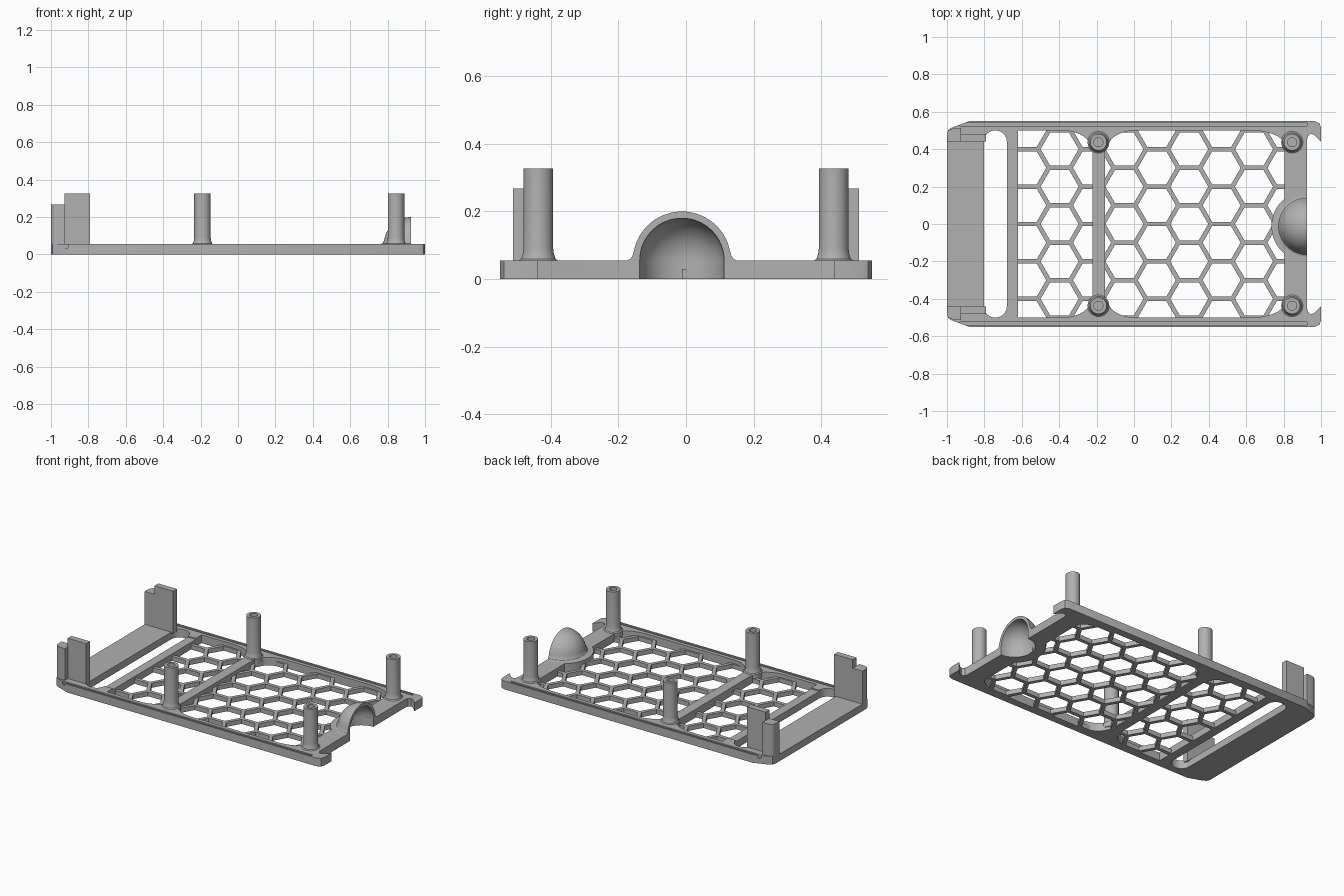
import bpy, bmesh
from math import pi, sin, cos, radians, sqrt

old = bpy.data.objects.get("Cube")
if old:
    bpy.data.objects.remove(old, do_unlink=True)

grey = bpy.data.materials.new("plain_grey")
grey.use_nodes = True
COLOUR = (0.44, 0.44, 0.44, 1)
grey.diffuse_color = COLOUR
grey.node_tree.nodes["Principled BSDF"].inputs["Base Color"].default_value = COLOUR

TOP = 0.055        # frame thickness
MESH_TOP = 0.03    # lattice thickness
POST_Y = 0.437
DOME = (0.925, -0.012)


def finish(name, bm):
    bmesh.ops.remove_doubles(bm, verts=bm.verts, dist=1e-5)
    bmesh.ops.recalc_face_normals(bm, faces=bm.faces)
    mesh = bpy.data.meshes.new(name)
    bm.to_mesh(mesh)
    bm.free()
    mesh.materials.append(grey)
    obj = bpy.data.objects.new(name, mesh)
    bpy.context.collection.objects.link(obj)
    return obj


def prisms(name, outlines, z0, z1):
    """Extrude one or more closed outlines from z0 to z1."""
    bm = bmesh.new()
    for pts in outlines:
        low = [bm.verts.new((x, y, z0)) for x, y in pts]
        high = [bm.verts.new((x, y, z1)) for x, y in pts]
        bm.faces.new(low)
        bm.faces.new(high)
        for i in range(len(pts)):
            j = (i + 1) % len(pts)
            bm.faces.new((low[i], low[j], high[j], high[i]))
    return finish(name, bm)


def lathe(name, profile, centre, start=0, sweep=360, steps=40):
    """Turn a closed (radius, z) profile about a vertical axis."""
    bm = bmesh.new()
    rings = []
    for k in range(steps + 1):
        a = radians(start + sweep * k / steps)
        rings.append([bm.verts.new((centre[0] + r * cos(a), centre[1] + r * sin(a), z))
                      for r, z in profile])
    n = len(profile)
    for a, b in zip(rings, rings[1:]):
        for i in range(n):
            j = (i + 1) % n
            if profile[i][0] or profile[j][0]:
                bm.faces.new((a[i], a[j], b[j], b[i]))
    if sweep < 360:
        bm.faces.new(rings[0])
        bm.faces.new(rings[-1])
    return finish(name, bm)


def cut(target, cutter):
    cutter.hide_render = True
    mod = target.modifiers.new("cut", 'BOOLEAN')
    mod.object, mod.operation, mod.solver = cutter, 'DIFFERENCE', 'EXACT'
    bpy.context.view_layer.objects.active = target
    bpy.ops.object.modifier_apply(modifier=mod.name)
    bpy.data.objects.remove(cutter, do_unlink=True)


def rect(x0, x1, y0, y1):
    return [(x0, y0), (x1, y0), (x1, y1), (x0, y1)]


def rounded(x0, x1, y, left, right):
    """Symmetric box outline with elliptical corners (rx, ry) at each end."""
    pts = []
    for q, (sx, sy, (rx, ry)) in enumerate(((1, 1, right), (-1, 1, left),
                                            (-1, -1, left), (1, -1, right))):
        edge = x1 if sx > 0 else x0
        if rx == 0:
            pts.append((edge, sy * y))
            continue
        for k in range(11):
            a = (q + k / 10) * pi / 2
            pts.append((edge - sx * rx + rx * cos(a), sy * (y - ry) + ry * sin(a)))
    return pts


def smooth(obj):
    bpy.ops.object.select_all(action='DESELECT')
    obj.select_set(True)
    bpy.context.view_layer.objects.active = obj
    bpy.ops.object.shade_smooth_by_angle(angle=radians(30))


# Frame plate: half outline with the hooked corner, mirrored across y
half = [(0.925, 0.45), (0.93, 0.47), (0.945, 0.483), (0.962, 0.477), (1, 0.44),
        (1, 0.515), (0.992, 0.538), (0.965, 0.55), (-0.88, 0.55),
        (-0.975, 0.515), (-0.993, 0.502), (-1, 0.48)]
frame = prisms("frame", [half + [(x, -y) for x, y in reversed(half)]], 0, TOP)

# Windows, cable slot, end recess, rail grooves and the cavity under the dome
windows = [rounded(-0.62, -0.222, 0.5, (0, 0), (0.16, 0.11)),
           rounded(-0.155, 0.805, 0.5, (0.16, 0.12), (0.18, 0.08))]
cut(frame, prisms("window_cutter", windows, -0.1, 0.2))
cut(frame, prisms("slot_cutter", [rounded(-0.803, -0.68, 0.5, (0.06, 0.06), (0.06, 0.06))],
                  -0.1, 0.2))
cut(frame, prisms("recess_cutter", [rect(-1.1, -0.61, -0.44, 0.44)], 0.047, 0.2))
cut(frame, prisms("groove_cutter", [rect(-0.93, 0.925, s * 0.532 - 0.007, s * 0.532 + 0.007)
                                    for s in (1, -1)], 0.035, 0.2))
cut(frame, lathe("cavity_cutter", [(0, -0.1), (0.125, -0.1), (0.125, 0.2), (0, 0.2)], DOME))

# Honeycomb lattice filling both windows
PITCH, STRUT = 0.2, 0.024
radius = (PITCH - STRUT) / sqrt(3)
hexes = []
for col in range(-5, 6):
    cx = 0.122 + col * PITCH * sqrt(3) / 2
    for row in range(-4, 5):
        cy = row * PITCH + (PITCH / 2 if col % 2 == 0 else 0)
        hexes.append([(cx + radius * cos(k * pi / 3), cy + radius * sin(k * pi / 3))
                      for k in range(6)])
lattice = prisms("honeycomb_lattice", windows, 0, MESH_TOP)
cut(lattice, prisms("hex_cutter", hexes, -0.1, 0.2))

# Half dome with a round flange, open towards the end
arc = [k * pi / 32 for k in range(17)]
profile = [(0.125, 0), (0.19, 0), (0.19, TOP), (0.162, TOP), (0.152, 0.06), (0.146, 0.07)]
profile += [(0.145 * cos(a), TOP + 0.145 * sin(a)) for a in arc[2:-1]] + [(0, 0.2)]
profile += [(0, 0.18)] + [(0.125 * cos(a), TOP + 0.125 * sin(a)) for a in reversed(arc[:-1])]
dome = lathe("half_dome", profile, DOME, 90, 180)

# Screw posts with flared feet and blind holes
foot = [(0, 0.02), (0.058, 0.02), (0.058, TOP), (0.051, 0.06), (0.046, 0.075),
        (0.044, 0.09), (0.044, 0.327), (0.024, 0.327), (0.024, 0.2), (0, 0.2)]
posts = [lathe("screw_post", foot, (x, s * POST_Y)) for x in (-0.19, 0.845) for s in (1, -1)]

# Upright guide walls and lower corner stops
corner = [(-0.925, 0.44), (-0.925, 0.512), (-0.96, 0.512), (-0.985, 0.506),
          (-0.996, 0.495), (-1, 0.48), (-1, 0.44)]
stops = []
for s in (1, -1):
    prisms("guide_wall", [rect(-0.927, -0.79, *sorted((s * 0.44, s * 0.48)))], 0.04, 0.325)
    stops.append(prisms("corner_stop", [[(x, s * y) for x, y in corner]], 0.04, 0.268))

for obj in [frame, dome] + posts + stops:
    smooth(obj)
